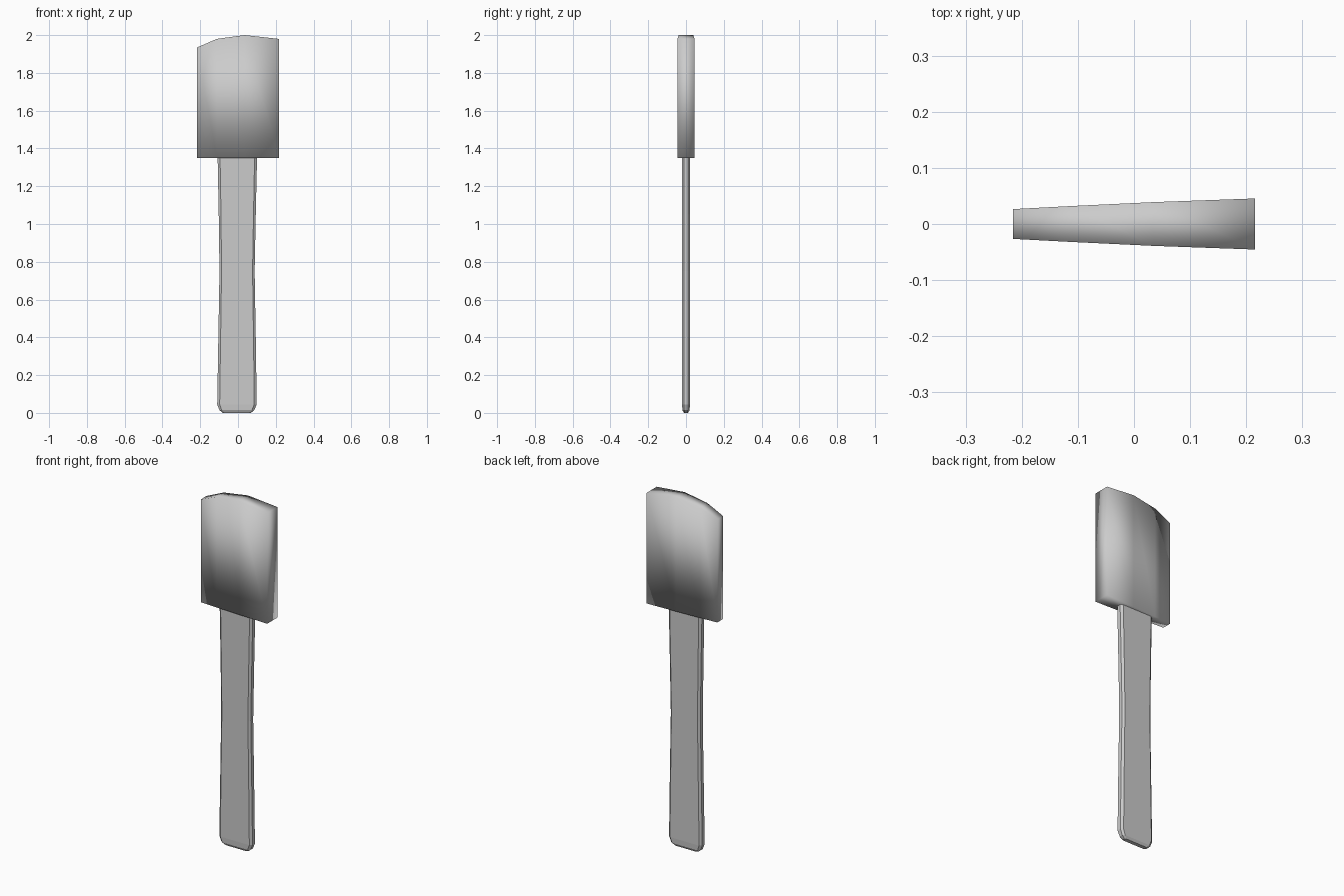
import bpy, bmesh

if "Cube" in bpy.data.objects:
    bpy.data.objects.remove(bpy.data.objects["Cube"])


def loft(name, rings, smooth):
    """Skin a list of equal-length point rings and cap both ends."""
    bm = bmesh.new()
    loops = [[bm.verts.new(p) for p in ring] for ring in rings]
    n = len(rings[0])
    for a, b in zip(loops, loops[1:]):
        for i in range(n):
            j = (i + 1) % n
            bm.faces.new((a[i], a[j], b[j], b[i]))
    bm.faces.new(loops[0][::-1])
    bm.faces.new(loops[-1])
    bmesh.ops.recalc_face_normals(bm, faces=bm.faces)
    for f in bm.faces:
        f.smooth = smooth
    mesh = bpy.data.meshes.new(name)
    bm.to_mesh(mesh)
    bm.free()
    ob = bpy.data.objects.new(name, mesh)
    bpy.context.collection.objects.link(ob)
    return ob


# Handle: chamfered slat, slightly waisted, rounded at the foot
def slat_ring(z, x0, x1, h, cx, cy):
    return [(x0 + cx, -h, z), (x1 - cx, -h, z), (x1, -h + cy, z), (x1, h - cy, z),
            (x1 - cx, h, z), (x0 + cx, h, z), (x0, h - cy, z), (x0, -h + cy, z)]


handle_sections = [
    (0.000, -0.080, 0.068, 0.011, 0.010, 0.005),
    (0.014, -0.098, 0.086, 0.019, 0.012, 0.009),
    (0.045, -0.110, 0.099, 0.021, 0.013, 0.010),
    (0.400, -0.104, 0.094, 0.021, 0.012, 0.010),
    (0.750, -0.098, 0.088, 0.021, 0.011, 0.010),
    (1.050, -0.102, 0.094, 0.021, 0.012, 0.010),
    (1.360, -0.108, 0.101, 0.021, 0.013, 0.010),
]
loft("handle", [slat_ring(*s) for s in handle_sections], False)

# Head: wedge that thickens towards +x, with a curved top edge, smooth all over
head_profile = [  # x, top z, half thickness
    (-0.216, 1.935, 0.0265),
    (-0.112, 1.980, 0.0320),
    (0.035, 2.000, 0.0390),
    (0.216, 1.980, 0.0455),
]
loft("spatula_head",
     [[(x, -h, 1.35), (x, h, 1.35), (x, h, top), (x, -h, top)]
      for x, top, h in head_profile], True)
